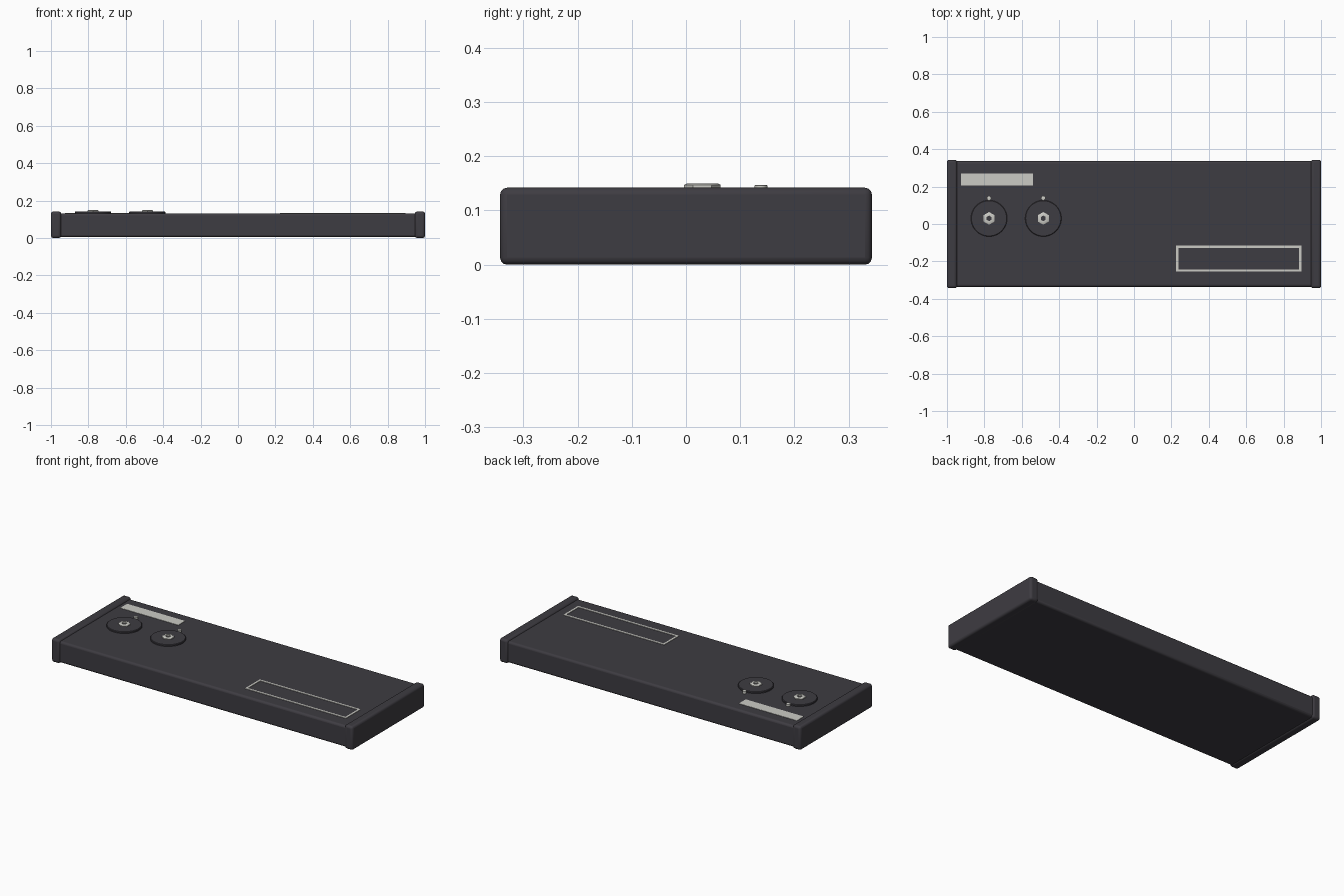
import bpy, bmesh, math

if "Cube" in bpy.data.objects:
    bpy.data.objects.remove(bpy.data.objects["Cube"])


def material(name, rgb):
    m = bpy.data.materials.new(name)
    m.diffuse_color = (*rgb, 1)
    m.use_nodes = True
    m.node_tree.nodes["Principled BSDF"].inputs["Base Color"].default_value = m.diffuse_color
    return m


CHARCOAL = material("charcoal", (0.048, 0.045, 0.054))
SILVER = material("pale_silver", (0.60, 0.60, 0.56))


def finish(bm, name, mat, bevel=0.0, segments=3):
    mesh = bpy.data.meshes.new(name)
    bmesh.ops.recalc_face_normals(bm, faces=bm.faces)
    bm.to_mesh(mesh)
    bm.free()
    obj = bpy.data.objects.new(name, mesh)
    bpy.context.collection.objects.link(obj)
    mesh.materials.append(mat)
    if bevel:
        mod = obj.modifiers.new("rounded_edges", 'BEVEL')
        mod.width, mod.segments = bevel, segments
        mod.limit_method = 'ANGLE'
    bpy.ops.object.select_all(action='DESELECT')
    obj.select_set(True)
    bpy.context.view_layer.objects.active = obj
    bpy.ops.object.shade_smooth_by_angle(angle=math.radians(35))
    return obj


def box(name, x, y, z, mat, bevel=0.0):
    bm = bmesh.new()
    bmesh.ops.create_cube(bm, size=1)
    for v in bm.verts:
        v.co = [(lo + hi) / 2 + c * (hi - lo) for c, (lo, hi) in zip(v.co, (x, y, z))]
    return finish(bm, name, mat, bevel)


def lathe(name, x, y, profile, sides, mat, phase=0.0, closed=False):
    """Revolve (radius, height) points; open profiles get end caps."""
    bm = bmesh.new()
    rings = []
    for r, z in profile:
        rings.append([bm.verts.new((x + r * math.cos(phase + math.tau * i / sides),
                                    y + r * math.sin(phase + math.tau * i / sides), z))
                      for i in range(sides)])
    pairs = list(zip(rings, rings[1:]))
    if closed:
        pairs.append((rings[-1], rings[0]))
    else:
        bm.faces.new(rings[0])
        bm.faces.new(rings[-1])
    for a, b in pairs:
        for i in range(sides):
            j = (i + 1) % sides
            bm.faces.new((a[i], a[j], b[j], b[i]))
    return finish(bm, name, mat)


TOP = 0.132

# Main case and the two slightly larger end caps
box("case_body", (-0.96, 0.96), (-0.336, 0.336), (0.005, TOP), CHARCOAL, 0.012)
for side, x in (("left", (-1.0, -0.946)), ("right", (0.946, 1.0))):
    box(side + "_end_cap", x, (-0.343, 0.343), (0.0, 0.142), CHARCOAL, 0.013)

# Dials: low round disc, hexagonal nut with a dark socket, and marker dot
for side, x in (("left", -0.775), ("right", -0.485)):
    lathe(side + "_dial", x, 0.03,
          [(0.097, TOP - 0.004), (0.097, 0.139), (0.094, 0.142)], 48, CHARCOAL)
    lathe(side + "_nut", x, 0.03,
          [(0.034, 0.141), (0.034, 0.147), (0.028, 0.150), (0.015, 0.150), (0.015, 0.141)],
          6, SILVER, math.pi / 2, closed=True)
    lathe(side + "_marker_dot", x, 0.138,
          [(0.012, TOP - 0.003), (0.012, 0.146), (0.010, 0.147)], 16, SILVER)

# Pale label strip at the back
box("label_strip", (-0.925, -0.54), (0.205, 0.27), (TOP - 0.003, TOP + 0.002), SILVER)

# Thin rectangular outline near the front right
X0, X1, Y0, Y1, W = 0.225, 0.895, -0.255, -0.115, 0.012
Z = (TOP - 0.003, TOP + 0.003)
for name, y in (("front", (Y0, Y0 + W)), ("back", (Y1 - W, Y1))):
    box("outline_" + name, (X0, X1), y, Z, SILVER)
for name, x in (("left", (X0, X0 + W)), ("right", (X1 - W, X1))):
    box("outline_" + name, x, (Y0 + W, Y1 - W), Z, SILVER)
